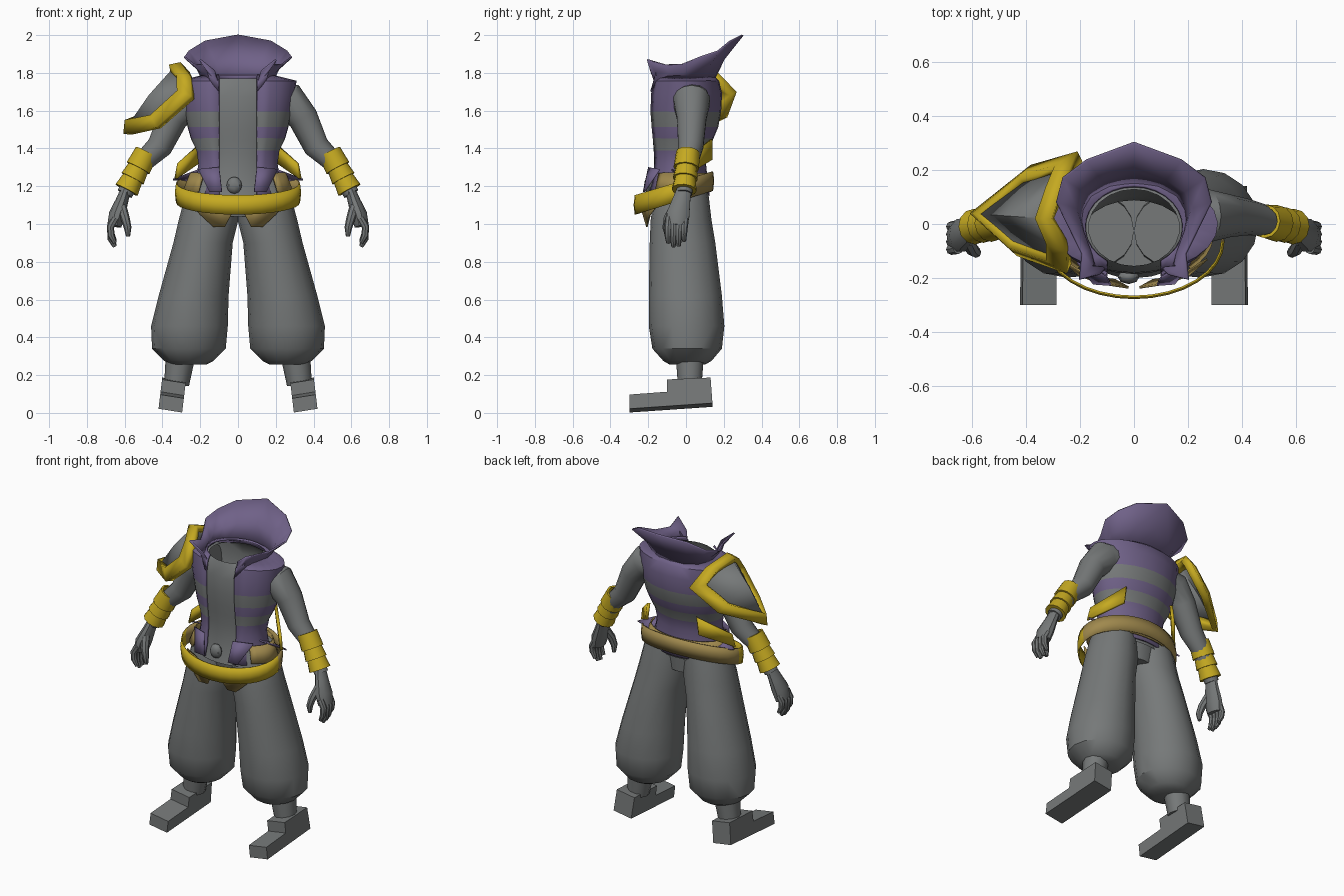
import bpy, bmesh, math
from mathutils import Vector

cube = bpy.data.objects.get("Cube")
if cube:
    bpy.data.objects.remove(cube, do_unlink=True)


def material(name, rgb):
    m = bpy.data.materials.new(name)
    m.use_nodes = True
    m.diffuse_color = (*rgb, 1)
    m.node_tree.nodes["Principled BSDF"].inputs["Base Color"].default_value = (*rgb, 1)
    return m


GREY = material("grey cloth", (0.18, 0.19, 0.19))
PURPLE = material("purple fabric", (0.16, 0.12, 0.245))
GOLD = material("gold", (0.56, 0.40, 0.015))
TAN = material("tan leather", (0.35, 0.25, 0.075))


def finish(name, bm, mats, rule=None, mirror=False, thick=0):
    """Turn a bmesh into an object, with optional mirroring and thickness."""
    bmesh.ops.recalc_face_normals(bm, faces=bm.faces[:])
    if rule:
        for f in bm.faces:
            f.material_index = rule(f.calc_center_median())
    me = bpy.data.meshes.new(name)
    bm.to_mesh(me)
    bm.free()
    me.shade_smooth()
    me.set_sharp_from_angle(angle=math.radians(38))
    for m in mats:
        me.materials.append(m)
    ob = bpy.data.objects.new(name, me)
    bpy.context.collection.objects.link(ob)
    if mirror:
        ob.modifiers.new("Mirror", 'MIRROR').use_clip = True
    if thick:
        s = ob.modifiers.new("Solidify", 'SOLIDIFY')
        s.thickness = thick
        s.offset = 0


def loft(name, rows, mats, closed=True, caps=False, **kw):
    """Skin quads between rows of points."""
    bm = bmesh.new()
    vs = [[bm.verts.new(p) for p in r] for r in rows]
    n = len(rows[0])
    for a, b in zip(vs, vs[1:]):
        for i in range(n if closed else n - 1):
            j = (i + 1) % n
            bm.faces.new((a[i], a[j], b[j], b[i]))
    if caps:
        bm.faces.new(vs[0])
        bm.faces.new(vs[-1])
    finish(name, bm, mats, **kw)


def ring(z, rx, yf, yb, x0=0, n=16, start=0, end=2 * math.pi, closed=True):
    """Ellipse in plan, starting from the front."""
    cy, ry = (yf + yb) / 2, (yb - yf) / 2
    steps = n if closed else n - 1
    angles = [start + (end - start) * i / steps for i in range(n)]
    return [(x0 + rx * math.sin(t), cy - ry * math.cos(t), z) for t in angles]


def tube(name, path, radii, mats, sides=10, flat=1, caps=True, **kw):
    """Tapered tube along a path; flat squashes it across x."""
    pts = [Vector(p) for p in path]
    rows = []
    for i, (p, r) in enumerate(zip(pts, radii)):
        d = (pts[min(i + 1, len(pts) - 1)] - pts[max(i - 1, 0)]).normalized()
        u = d.cross(Vector((0, 1, 0))).normalized()
        v = d.cross(u)
        angles = [2 * math.pi * k / sides for k in range(sides)]
        rows.append([p + u * r * flat * math.cos(t) + v * r * math.sin(t) for t in angles])
    loft(name, rows, mats, caps=caps, **kw)


def plate(name, pts, mats, thick=0.008, **kw):
    bm = bmesh.new()
    bm.faces.new([bm.verts.new(p) for p in pts])
    finish(name, bm, mats, thick=thick, **kw)


# Baggy trousers: height, centre x, radius x, front y, back y
leg = [(.255, .26, .09, -.085, .1), (.275, .26, .13, -.12, .135), (.34, .26, .195, -.178, .19),
       (.46, .257, .203, -.197, .203), (.62, .235, .185, -.197, .19), (.9, .185, .157, -.192, .155),
       (1.02, .156, .158, -.187, .135), (1.15, .14, .14, -.17, .12), (1.24, .12, .12, -.15, .1)]
loft("trouser_leg", [ring(z, rx, a, b, x0, 16) for z, x0, rx, a, b in leg], [GREY],
     caps=True, mirror=True)
loft("pelvis", [ring(1.04, .14, -.14, .09), ring(1.2, .2, -.17, .1)], [GREY], caps=True)

# Ankles and stepped shoes
tube("ankle", [(.305, .02, .3), (.325, .02, .15)], [.078, .066], [GREY], 10, mirror=True)
shoe = [(-.3, .01), (-.3, .085), (-.1, .1), (-.1, .165), (.13, .175), (.14, .04)]
loft("shoe", [[(x - .12 * (z - .1), y, max(z + lift, 0)) for y, z in shoe]
              for x, lift in ((.285, -.008), (.41, .012))], [GREY], caps=True, mirror=True)

# Torso and vest share one set of rings: height, radius x, front y, back y
body = [(1.15, .24, -.21, .12), (1.22, .22, -.19, .11), (1.32, .205, -.18, .1),
        (1.39, .215, -.18, .115), (1.455, .245, -.185, .14), (1.515, .262, -.19, .165),
        (1.595, .278, -.195, .18), (1.69, .295, -.19, .185), (1.755, .305, -.175, .17),
        (1.785, .18, -.165, .14)]
loft("torso", [ring(z - .015, rx - .012, a + .01, b - .012, n=22) for z, rx, a, b in body], [GREY])


def stripe(c):
    return 1 if 1.39 < c.z < 1.455 or 1.515 < c.z < 1.595 else 0


loft("vest", [ring(z, rx, a, b, n=12, start=math.asin(.1 / rx), end=math.pi, closed=False)
              for z, rx, a, b in body], [PURPLE, GREY], closed=False, rule=stripe,
     mirror=True, thick=.012)

# High flared collar with standing lapel points, from the lapel round to the back
base = [(.1, -.185, 1.7), (.145, -.15, 1.755), (.175, -.09, 1.77), (.19, -.01, 1.77),
        (.185, .05, 1.77), (.155, .105, 1.77), (.09, .14, 1.77), (0, .15, 1.77)]
rim = [(.125, -.185, 1.81), (.2, -.205, 1.87), (.19, -.11, 1.842), (.235, -.02, 1.845),
       (.285, .08, 1.885), (.262, .17, 1.915), (.175, .235, 1.968), (0, .3, 2.0)]
middle = [Vector(a).lerp(Vector(b), .45) - Vector((a[0] * .08, a[1] * .12, 0))
          for a, b in zip(base, rim)]
loft("collar", [base, middle, rim], [PURPLE], closed=False, mirror=True, thick=.01)

# Arms, banded bracers and hands
tube("arm", [(.2, .03, 1.66), (.265, .03, 1.652), (.345, .03, 1.56), (.415, .025, 1.41),
             (.5, .01, 1.33), (.6, -.01, 1.16)], [.095, .1, .08, .068, .055, .042], [GREY], 14,
     mirror=True)
top, wrist = Vector((.485, .01, 1.38)), Vector((.59, -.01, 1.18))
steps = [(0, .05), (0, .062), (.42, .068), (.42, .057), (.7, .066), (.7, .056), (1, .066), (1, .04)]
axis = (wrist - top).normalized()
side = axis.cross(Vector((0, 1, 0))).normalized()
angles = [2 * math.pi * k / 12 for k in range(12)]
loft("bracer", [[top.lerp(wrist, t) + r * (side * math.cos(a) + axis.cross(side) * math.sin(a))
                 for a in angles] for t, r in steps], [GOLD], mirror=True)
tube("palm", [(.595, -.01, 1.18), (.615, -.025, 1.12), (.64, -.042, 1.05), (.655, -.047, .99)],
     [.04, .05, .064, .055], [GREY], 10, flat=.68, mirror=True)
fingers = {"index_finger": 0, "middle_finger": -.02, "ring_finger": -.015, "little_finger": .01}
for i, (name, drop) in enumerate(fingers.items()):
    y = -.09 + i * .028
    tube(name, [(.65, y, 1.03), (.675, y - .004, .985), (.672, y - .006, .94 + drop),
                (.652, y - .004, .9 + drop)], [.021, .02, .018, .011], [GREY], 8, mirror=True)
tube("thumb", [(.615, -.06, 1.09), (.597, -.095, 1.03), (.584, -.105, .98), (.582, -.1, .935)],
     [.026, .024, .02, .011], [GREY], 8, mirror=True)

# Tilted waist belt: gold at the front, tan leather round the back
rows = []
for h, grow in ((-.052, .0), (.0, .006), (.05, .0)):
    rows.append([(x, y, 1.165 + h + .31 * (y + .065))
                 for x, y, _ in ring(0, .325 + grow, -.268 - grow, .14 + grow, n=32)])
loft("belt", rows, [TAN, GOLD], rule=lambda c: int(c.y < -.08), thick=.007)
loft("waist_sash", [ring(z, rx, a, b, n=14, start=.8, end=math.pi, closed=False)
                    for z, rx, a, b in ((1.17, .29, -.215, .13), (1.27, .25, -.19, .12))],
     [TAN], closed=False, mirror=True, thick=.008)

# Loincloth points, waist knot, vest tails and hip straps
plate("front_flap", [(.27, -.13, 1.13), (.2, -.19, 1.05), (.13, -.207, .985), (.07, -.207, .985),
                     (.02, -.235, 1.08), (.12, -.22, 1.13)], [TAN], mirror=True)
plate("vest_tail", [(.2, -.08, 1.29), (.345, .0, 1.235), (.22, .04, 1.23)], [PURPLE], mirror=True)
plate("vest_front_tail", [(.1, -.197, 1.3), (.085, -.225, 1.17), (.15, -.22, 1.17),
                          (.21, -.14, 1.29)], [PURPLE], mirror=True)
plate("hip_strap", [(.33, -.03, 1.24), (.315, -.02, 1.32), (.17, .135, 1.45), (.185, .135, 1.34)],
      [GOLD], thick=.018, mirror=True)
bm = bmesh.new()
bmesh.ops.create_uvsphere(bm, u_segments=8, v_segments=6, radius=.045)
for v in bm.verts:
    v.co = Vector((v.co.x * .9 - .02, v.co.y * .6 - .195, v.co.z + 1.205))
finish("waist_knot", bm, [GREY])

# Ridged shoulder guard on the right: gold frame round a recessed grey panel
outline = [Vector(p) for p in ((-.3, .02, 1.835), (-.25, .15, 1.79), (-.2, .25, 1.69),
                               (-.37, .2, 1.56), (-.585, .04, 1.475), (-.42, -.1, 1.51),
                               (-.24, -.165, 1.67), (-.245, -.09, 1.77))]
hub = Vector((-.48, .03, 1.69))
raised = Vector((-.018, 0, .022))
inner = [p.lerp(hub, .24) + raised for p in outline]
loft("shoulder_frame", [outline, inner], [GOLD], thick=.045)
inset = Vector((.012, 0, -.01))
bm = bmesh.new()
centre = bm.verts.new(hub + inset)
edge = [bm.verts.new(p + inset) for p in inner]
for i, v in enumerate(edge):
    bm.faces.new((centre, v, edge[(i + 1) % len(edge)]))
finish("shoulder_panel", bm, [GREY], thick=.01)
